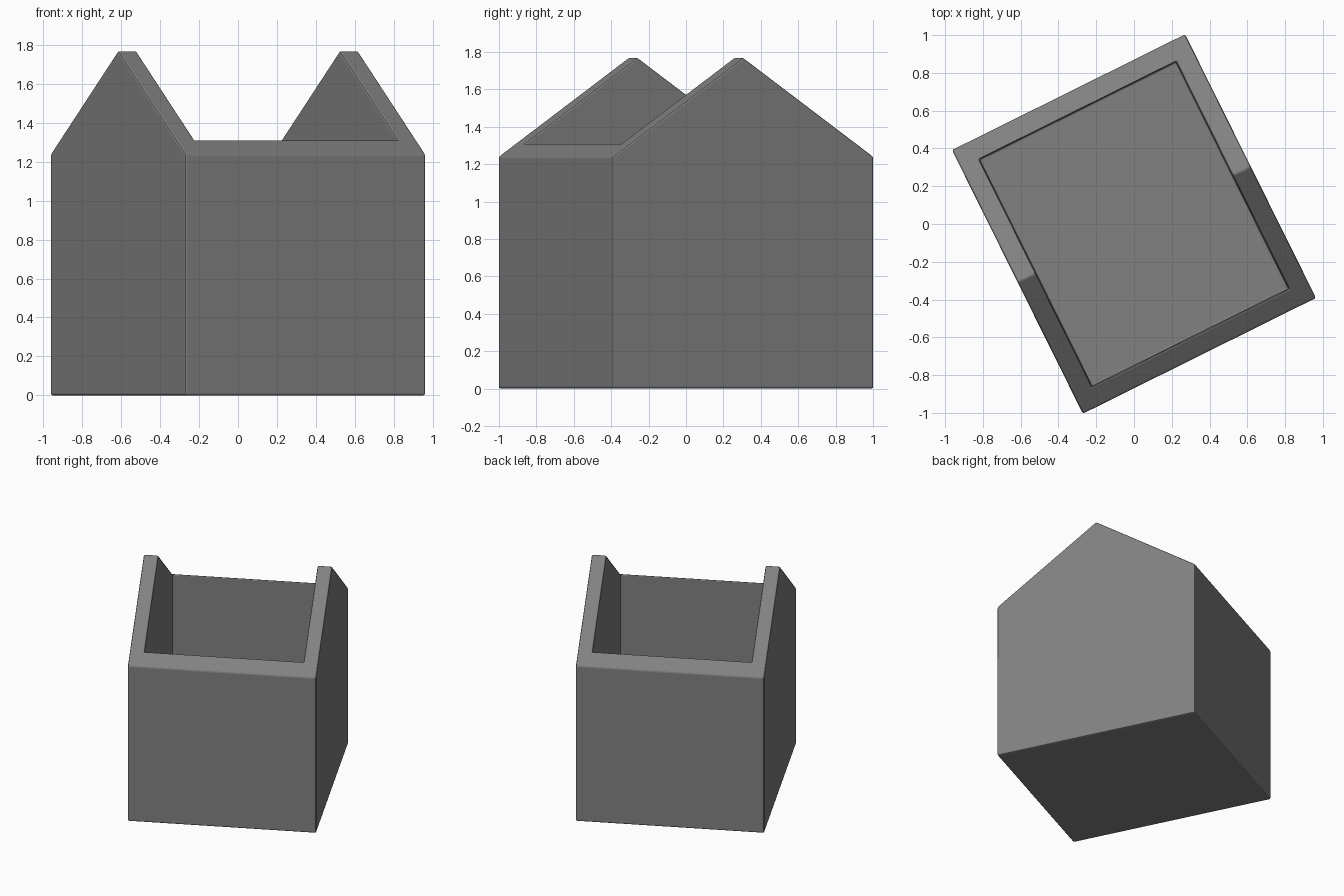
import bpy, bmesh
from math import radians

default = bpy.data.objects.get("Cube")
if default:
    bpy.data.objects.remove(default, do_unlink=True)

HALF_W, HALF_D = 0.689, 0.779   # half width across the gables, half depth along them
EAVE, RIDGE = 1.24, 1.77
WALL = 0.107
TURN = radians(26.4)

grey = bpy.data.materials.new("stone grey")
grey.use_nodes = True
colour = (0.22, 0.22, 0.22, 1)
grey.diffuse_color = colour
grey.node_tree.nodes["Principled BSDF"].inputs["Base Color"].default_value = colour


def prism(name, profile, half_width):
    """Extrude a (y, z) profile along x, centred on x = 0."""
    bm = bmesh.new()
    face = bm.faces.new([bm.verts.new((-half_width, y, z)) for y, z in profile])
    out = bmesh.ops.extrude_face_region(bm, geom=[face])
    moved = [v for v in out["geom"] if isinstance(v, bmesh.types.BMVert)]
    bmesh.ops.translate(bm, verts=moved, vec=(2 * half_width, 0, 0))
    bmesh.ops.recalc_face_normals(bm, faces=bm.faces)
    mesh = bpy.data.meshes.new(name)
    bm.to_mesh(mesh)
    bm.free()
    mesh.materials.append(grey)
    obj = bpy.data.objects.new(name, mesh)
    obj.rotation_euler.z = TURN
    bpy.context.collection.objects.link(obj)
    return obj


# Gabled body
body = prism("house_shell", [(-HALF_D, 0), (HALF_D, 0), (HALF_D, EAVE),
                             (0, RIDGE), (-HALF_D, EAVE)], HALF_W)

# Open room, cut down to the floor
inner = HALF_D - WALL
cutter = prism("room_cutter", [(-inner, WALL), (inner, WALL), (inner, 2), (-inner, 2)],
               HALF_W - WALL)
cutter.hide_render = True

cut = body.modifiers.new("room", 'BOOLEAN')
cut.operation = 'DIFFERENCE'
cut.solver = 'EXACT'
cut.object = cutter

# Softened edges
bevel = body.modifiers.new("soft edges", 'BEVEL')
bevel.width = 0.01
bevel.segments = 2
bevel.limit_method = 'ANGLE'
bevel.angle_limit = radians(30)

bpy.context.view_layer.objects.active = body
body.select_set(True)
for name in ("room", "soft edges"):
    bpy.ops.object.modifier_apply(modifier=name)
bpy.data.objects.remove(cutter, do_unlink=True)
